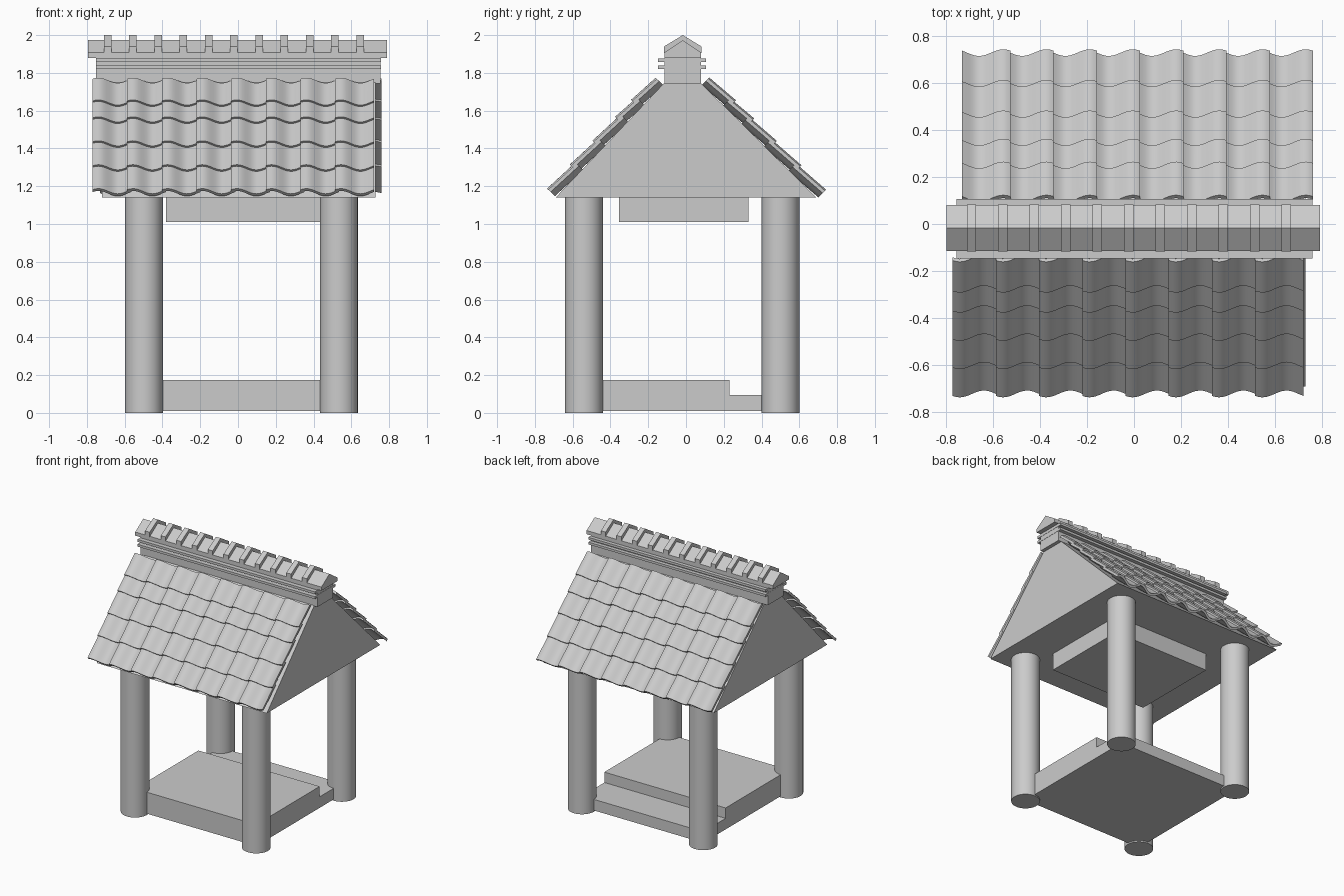
import bpy, bmesh, math
from mathutils import Vector

if "Cube" in bpy.data.objects:
    bpy.data.objects.remove(bpy.data.objects["Cube"])


def finish(name, bm, smooth=False):
    bmesh.ops.recalc_face_normals(bm, faces=bm.faces)
    me = bpy.data.meshes.new(name)
    bm.to_mesh(me)
    bm.free()
    ob = bpy.data.objects.new(name, me)
    bpy.context.collection.objects.link(ob)
    if smooth:
        bpy.ops.object.select_all(action='DESELECT')
        ob.select_set(True)
        bpy.context.view_layer.objects.active = ob
        bpy.ops.object.shade_smooth_by_angle(angle=math.radians(35))
    return ob


def loft(bm, ring_a, ring_b):
    # closed solid between two matching rings of points
    a = [bm.verts.new(p) for p in ring_a]
    b = [bm.verts.new(p) for p in ring_b]
    n = len(a)
    for i in range(n):
        j = (i + 1) % n
        bm.faces.new((a[i], a[j], b[j], b[i]))
    bm.faces.new(a[::-1])
    bm.faces.new(b)


def extrude_x(bm, x0, x1, profile):
    loft(bm, [(x0, y, z) for y, z in profile], [(x1, y, z) for y, z in profile])


def bar(name, x0, x1, profile):
    bm = bmesh.new()
    extrude_x(bm, x0, x1, profile)
    return finish(name, bm)


def rect(y0, y1, z0, z1):
    return [(y0, z0), (y1, z0), (y1, z1), (y0, z1)]


# Four round pillars
for px, sx in ((-0.498, "left"), (0.534, "right")):
    for py, sy in ((-0.54, "front"), (0.5, "back")):
        bm = bmesh.new()
        ring = [(px + 0.1 * math.cos(a), py + 0.1 * math.sin(a))
                for a in (2 * math.pi * i / 40 for i in range(40))]
        loft(bm, [(x, y, 0) for x, y in ring], [(x, y, 1.145) for x, y in ring])
        finish(f"{sy}_{sx}_pillar", bm, True)

# Floor slab with a lower step at the back
bar("floor", -0.498, 0.534, [(-0.54, 0.01), (0.5, 0.01), (0.5, 0.095),
                             (0.23, 0.095), (0.23, 0.175), (-0.54, 0.175)])

# Gable body and ceiling block
bar("gable", -0.72, 0.728, [(-0.69, 1.14), (0.69, 1.14), (0.075, 1.75), (-0.112, 1.75)])
bar("ceiling_block", -0.38, 0.44, rect(-0.355, 0.33, 1.01, 1.14))

# Ridge wall, its two thin courses and the peaked cap
MID = -0.017
bar("ridge_wall", -0.752, 0.755, rect(MID - 0.096, MID + 0.096, 1.745, 1.89))
for i, z in enumerate((1.82, 1.857)):
    bar(f"ridge_course_{i}", -0.753, 0.757, rect(-0.147, 0.107, z, z + 0.018))


def peaked(z0, z1, z2, half):
    return [(MID - half, z0), (MID + half, z0), (MID + half, z1), (MID, z2), (MID - half, z1)]


bar("ridge_cap", -0.795, 0.79, peaked(1.88, 1.908, 1.973, 0.097))
bm = bmesh.new()
for i in range(11):
    x = -0.69 + 0.1337 * i
    extrude_x(bm, x - 0.02, x + 0.02, peaked(1.905, 1.94, 2.0, 0.099))
finish("ridge_ribs", bm)

# Wavy roof tiles, laid in overlapping rows on each slope
WIDTH, PITCH, THICK, STEPS = 0.205, 0.1835, 0.018, 14


def tile_section():
    top, low = [], []
    for i in range(STEPS + 1):
        u = i / STEPS
        h = 0.02 + 0.02 * math.cos(2 * math.pi * (u - 0.15))
        top.append((u * WIDTH, h + THICK))
        low.append((u * WIDTH, h))
    return top + low[::-1]


def roof_side(name, side, eave, crest, rows, x_start):
    # side is -1 for front, +1 for back; eave and crest are (distance out, z)
    e, c = Vector(eave), Vector(crest)
    slope = (c.y - e.y) / (e.x - c.x)
    normal = Vector((slope, 1)).normalized()
    section = tile_section()
    bm = bmesh.new()

    def ring(x, out, lift):
        base = Vector((out, e.y + (e.x - out) * slope))
        pts = []
        for u, h in section:
            p = base + normal * (h + lift)
            pts.append((x - side * u, side * p.x, p.y))
        return pts

    for r in range(5):
        low, high = rows[r], rows[r + 1]
        if r < 4:
            high -= 0.02
        for col in range(8):
            x = x_start - side * PITCH * col
            loft(bm, ring(x, low - 0.022, 0.008), ring(x, high - 0.022, -0.006))
    finish(name, bm, True)


roof_side("front_roof_tiles", -1, (0.69, 1.14), (0.112, 1.75),
          (0.71, 0.59, 0.47, 0.35, 0.265, 0.145), -0.77)
roof_side("back_roof_tiles", 1, (0.69, 1.14), (0.075, 1.75),
          (0.717, 0.587, 0.457, 0.337, 0.24, 0.108), 0.76)
